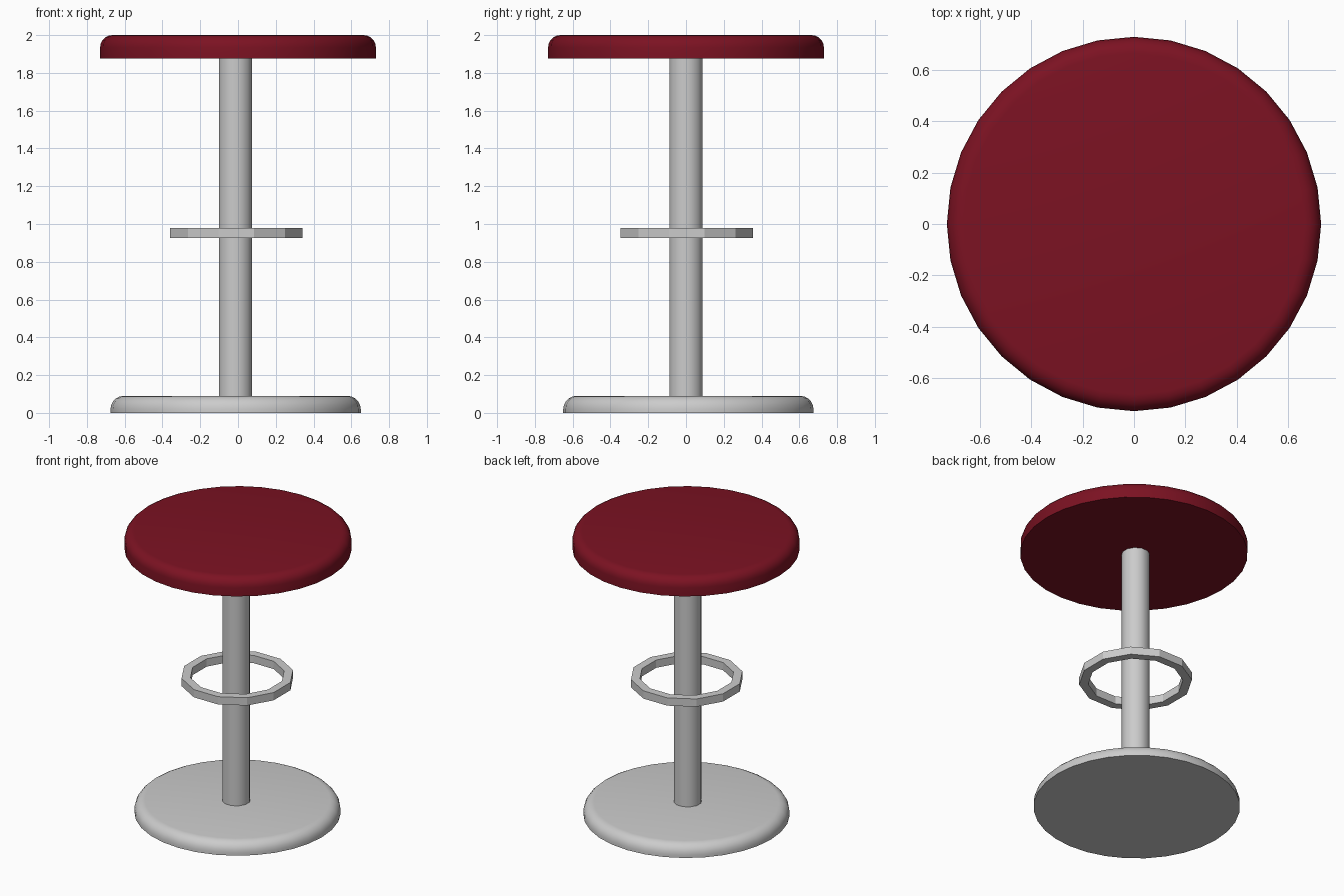
import bpy
import math

if "Cube" in bpy.data.objects:
    bpy.data.objects.remove(bpy.data.objects["Cube"])


def lathe(name, profile, sides, centre, turn=0.0, closed=False, smooth=None):
    """Revolve (radius, z) points; open profiles get flat caps at both ends."""
    n = len(profile)
    verts = [(centre[0] + r * math.cos(turn + 2 * math.pi * i / sides),
              centre[1] + r * math.sin(turn + 2 * math.pi * i / sides), z)
             for i in range(sides) for r, z in profile]
    faces = []
    for i in range(sides):
        a, b = i * n, (i + 1) % sides * n
        for j in range(n if closed else n - 1):
            k = (j + 1) % n
            faces.append((a + j, b + j, b + k, a + k))
    if not closed:
        faces.append([i * n for i in reversed(range(sides))])
        faces.append([i * n + n - 1 for i in range(sides)])
    mesh = bpy.data.meshes.new(name)
    mesh.from_pydata(verts, [], faces)
    obj = bpy.data.objects.new(name, mesh)
    bpy.context.collection.objects.link(obj)
    if smooth:
        bpy.ops.object.select_all(action='DESELECT')
        obj.select_set(True)
        bpy.context.view_layer.objects.active = obj
        bpy.ops.object.shade_smooth_by_angle(angle=math.radians(smooth))
    return obj


def disc_profile(radius, bottom, top, bevel, steps=5):
    """Straight side with a rounded upper edge."""
    arc = [(radius - bevel + bevel * math.cos(t), top - bevel + bevel * math.sin(t))
           for t in (math.pi / 2 * i / steps for i in range(steps + 1))]
    return [(radius, bottom)] + arc


# Padded round seat
seat = lathe("seat", disc_profile(0.73, 1.875, 2.0, 0.065), 32, (0, 0), smooth=40)
red = bpy.data.materials.new("red_cushion")
red.diffuse_color = (0.2, 0.006, 0.016, 1)
red.use_nodes = True
red.node_tree.nodes["Principled BSDF"].inputs["Base Color"].default_value = red.diffuse_color
seat.data.materials.append(red)

# Round floor plate
lathe("base", disc_profile(0.6625, 0.0, 0.09, 0.07), 32, (-0.0125, 0.0125), smooth=40)

# Central post
half = math.pi / 12
lathe("column", [(0.091, 0.085), (0.091, 1.88)], 12, (-0.0135, 0.0), half, smooth=35)

# Foot ring, square in section
lathe("foot_ring", [(0.305, 0.925), (0.363, 0.925), (0.363, 0.98), (0.305, 0.98)],
      12, (-0.009, 0.005), half, closed=True)
